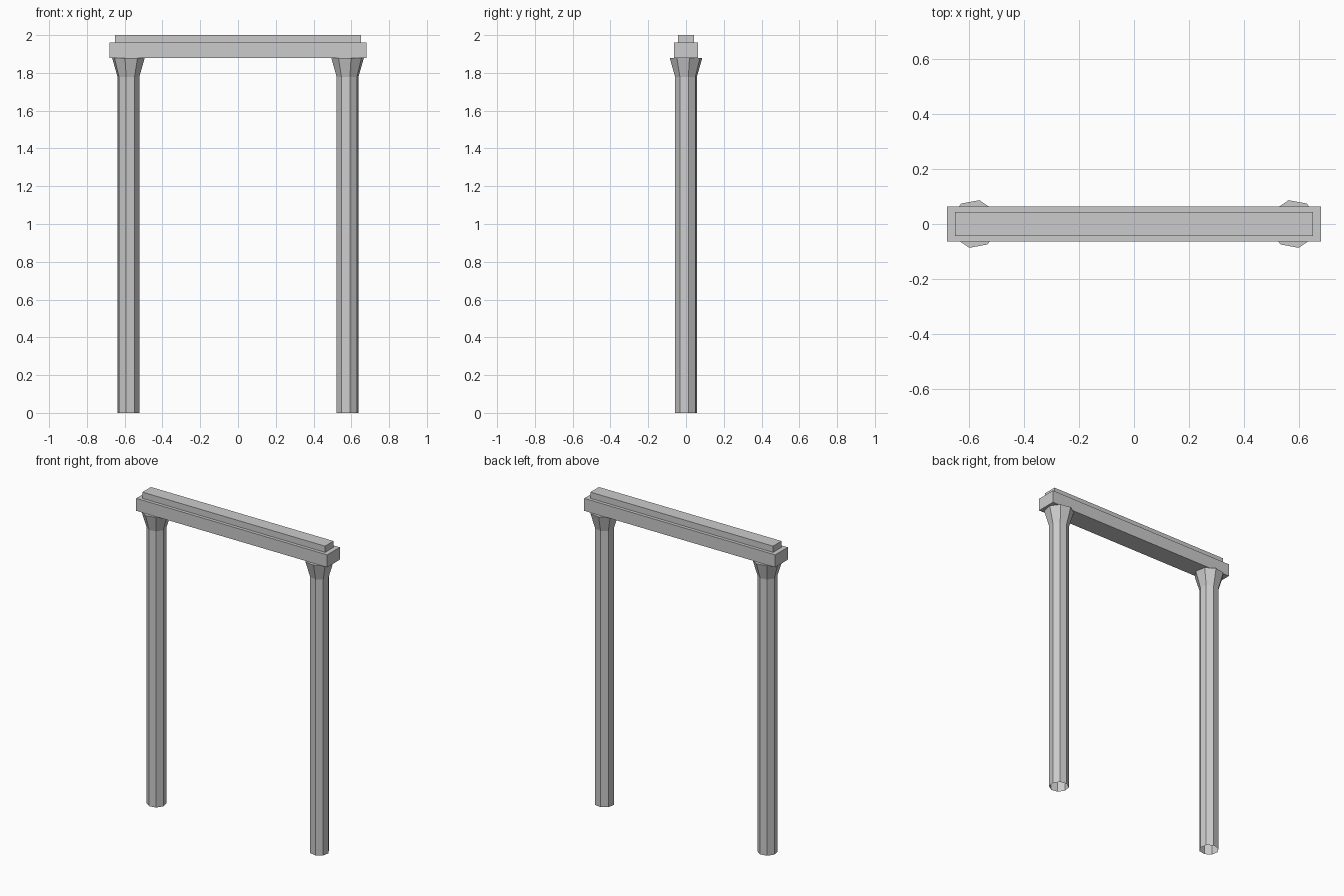
import bpy, bmesh, math

if "Cube" in bpy.data.objects:
    bpy.data.objects.remove(bpy.data.objects["Cube"])


def finish(name, bm):
    mesh = bpy.data.meshes.new(name)
    bm.to_mesh(mesh)
    bm.free()
    obj = bpy.data.objects.new(name, mesh)
    bpy.context.collection.objects.link(obj)
    return obj


def box(name, half_x, half_y, z0, z1):
    bm = bmesh.new()
    bmesh.ops.create_cube(bm, size=1)
    for v in bm.verts:
        v.co.x *= 2 * half_x
        v.co.y *= 2 * half_y
        v.co.z = z1 if v.co.z > 0 else z0
    return finish(name, bm)


def post(name, x, twist, profile, sides=8):
    """Eight-sided post lofted through (radius, height) rings, hollow foot."""
    bm = bmesh.new()
    rings = []
    for r, z in profile:
        angles = [twist + math.tau * i / sides for i in range(sides)]
        rings.append([bm.verts.new((x + r * math.cos(a), r * math.sin(a), z))
                      for a in angles])
    for low, high in zip(rings, rings[1:]):
        for i in range(sides):
            j = (i + 1) % sides
            bm.faces.new((low[i], low[j], high[j], high[i]))
    bm.faces.new(rings[-1])
    return finish(name, bm)


# Posts with flared capitals, mirrored left to right
PROFILE = [(0.0585, 0), (0.0585, 1.777), (0.0885, 1.88)]
for side, sign in (("left", -1), ("right", 1)):
    post(side + "_post", sign * 0.58, sign * math.radians(12), PROFILE)

# Lintel and the narrower strip on top of it
box("lintel", 0.68, 0.064, 1.88, 1.96)
box("lintel_cap", 0.65, 0.043, 1.96, 2.0)
